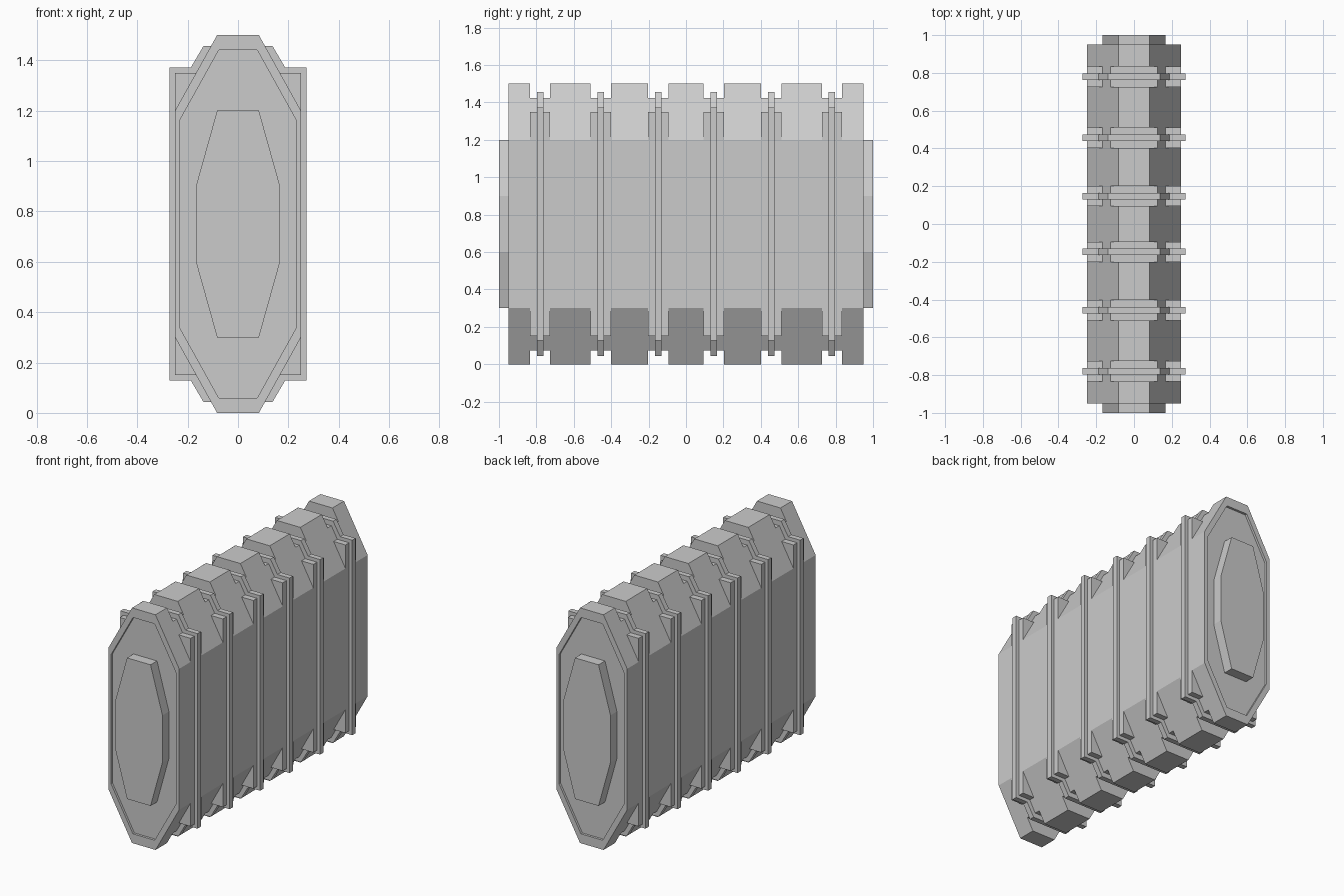
import bpy
import bmesh

cube = bpy.data.objects.get("Cube")
if cube:
    bpy.data.objects.remove(cube, do_unlink=True)

MID = 0.75       # mirror height of every cross-section
BODY_END = 0.95
RIBS = [s * y for y in (0.148, 0.456, 0.78) for s in (-1, 1)]

grey = bpy.data.materials.new("plain_grey")
grey.use_nodes = True
grey.diffuse_color = (0.6, 0.6, 0.6, 1)
grey.node_tree.nodes["Principled BSDF"].inputs["Base Color"].default_value = (0.6, 0.6, 0.6, 1)


def four_way(quarter):
    """Mirror an upper +x outline (side to top) into a closed loop."""
    upper = quarter + [(-x, z) for x, z in reversed(quarter)]
    return upper + [(x, 2 * MID - z) for x, z in reversed(upper)]


def add_prism(bm, outline, y0, y1):
    """Extrude an x/z outline between two depths; return the end faces."""
    front = [bm.verts.new((x, y0, z)) for x, z in outline]
    back = [bm.verts.new((x, y1, z)) for x, z in outline]
    caps = [bm.faces.new(front), bm.faces.new(back[::-1])]
    n = len(outline)
    for i in range(n):
        j = (i + 1) % n
        bm.faces.new((front[j], front[i], back[i], back[j]))
    return caps


def finish(bm, name):
    bmesh.ops.recalc_face_normals(bm, faces=bm.faces)
    mesh = bpy.data.meshes.new(name)
    bm.to_mesh(mesh)
    bm.free()
    mesh.materials.append(grey)
    obj = bpy.data.objects.new(name, mesh)
    bpy.context.collection.objects.link(obj)
    return obj


# Eight-sided body with a shallow recess in each end
bm = bmesh.new()
body_outline = four_way([(0.25, 1.2), (0.083, 1.5)])
caps = add_prism(bm, body_outline, -BODY_END, BODY_END)
bmesh.ops.recalc_face_normals(bm, faces=bm.faces)
for cap in caps:
    side = 1 if cap.calc_center_median().y > 0 else -1
    rim = bmesh.ops.extrude_discrete_faces(bm, faces=[cap])["faces"][0]
    for v in rim.verts:
        v.co.x *= 0.92
        v.co.z = MID + (v.co.z - MID) * 0.92
    floor = bmesh.ops.extrude_discrete_faces(bm, faces=[rim])["faces"][0]
    for v in floor.verts:
        v.co.y -= side * 0.015
body = finish(bm, "body")

# Notches across the top and bottom ridges
bm = bmesh.new()
for y in RIBS:
    for z0, z1 in ((1.425, 1.6), (-0.1, 0.075)):
        add_prism(bm, [(-0.4, z0), (0.4, z0), (0.4, z1), (-0.4, z1)], y - 0.054, y + 0.054)
cutter = finish(bm, "notch_cutter")
cutter.hide_render = True
cut = body.modifiers.new("notches", "BOOLEAN")
cut.operation = "DIFFERENCE"
cut.solver = "EXACT"
cut.object = cutter
graph = bpy.context.evaluated_depsgraph_get()
cut_mesh = bpy.data.meshes.new_from_object(body.evaluated_get(graph))
body.modifiers.clear()
body.data = cut_mesh
bpy.data.objects.remove(cutter, do_unlink=True)

# Raised end plates
bm = bmesh.new()
plate = four_way([(0.167, 0.9), (0.083, 1.2)])
for s in (-1, 1):
    add_prism(bm, plate, *sorted((s * 0.9, s * 1.0)))
finish(bm, "end_plates")

# Square corner blocks standing out of the slopes beside each band
bm = bmesh.new()
for y in RIBS:
    for sx in (-1, 1):
        for sz in (-1, 1):
            block = [(sx * x, MID + sz * h) for x, h in
                     ((0.25, 0.45), (0.25, 0.6), (0.15, 0.6), (0.15, 0.45))]
            add_prism(bm, block, y - 0.054, y + 0.054)
finish(bm, "corner_blocks")

# Narrow bands wrapped around the body
band = four_way([(0.272, 1.372), (0.187, 1.372), (0.137, 1.457)])
for i, y in enumerate(sorted(RIBS)):
    bm = bmesh.new()
    add_prism(bm, band, y - 0.017, y + 0.017)
    finish(bm, f"band_{i + 1}")
